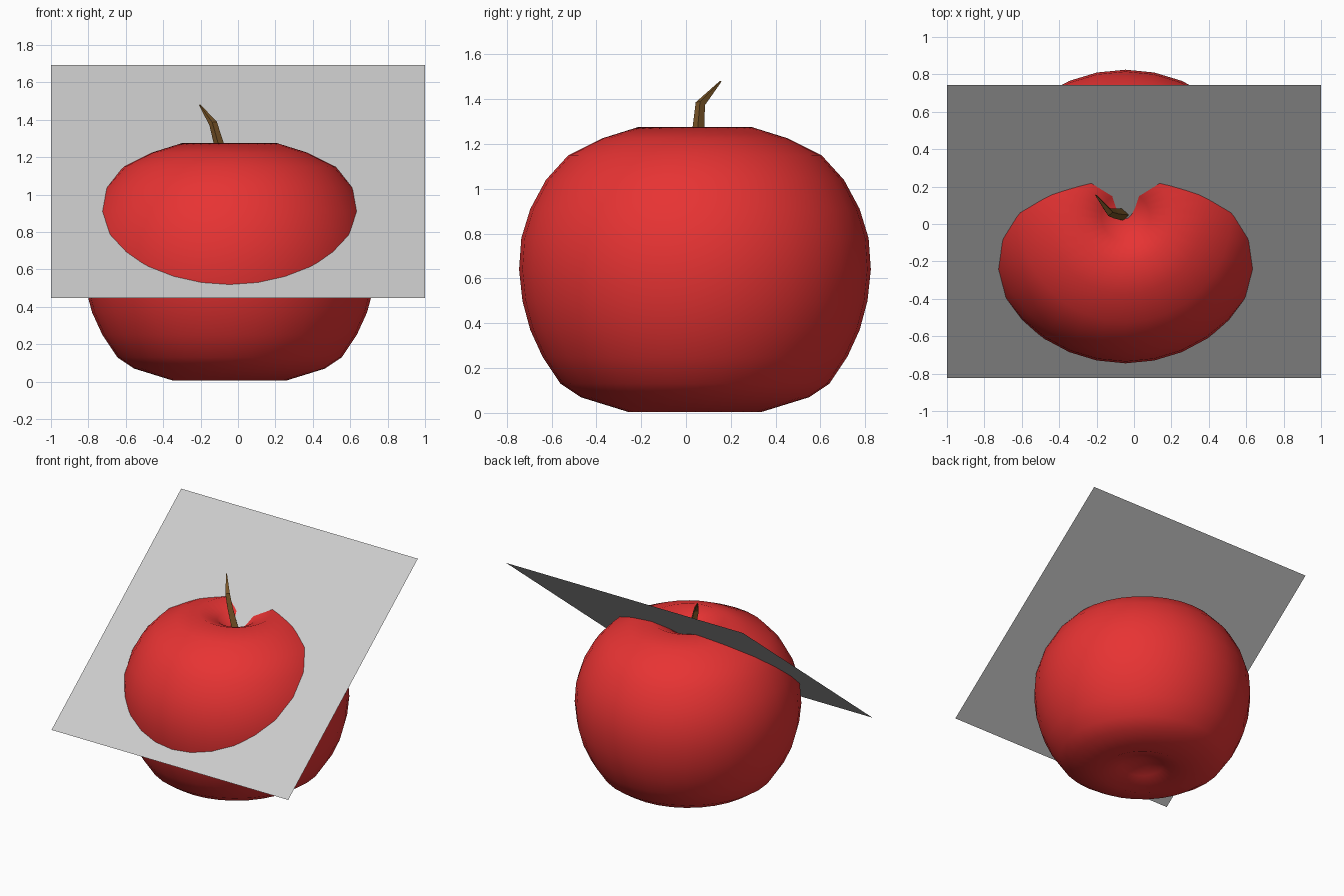
import bpy
import bmesh
import math

cube = bpy.data.objects.get("Cube")
if cube:
    bpy.data.objects.remove(cube, do_unlink=True)


def make_material(name, rgb, roughness=0.6):
    mat = bpy.data.materials.new(name)
    mat.use_nodes = True
    mat.diffuse_color = (*rgb, 1)
    bsdf = mat.node_tree.nodes["Principled BSDF"]
    bsdf.inputs["Base Color"].default_value = (*rgb, 1)
    bsdf.inputs["Roughness"].default_value = roughness
    return mat


red = make_material("apple red", (0.8, 0.033, 0.033))
brown = make_material("stem brown", (0.19, 0.09, 0.02))
grey = make_material("sheet grey", (0.6, 0.6, 0.6))

# Apple body: lathed profile (radius, height), dimpled at both ends
PROFILE = [
    (0, 0.12), (0.15, 0.06), (0.30, 0.005), (0.51, 0.07), (0.60, 0.13),
    (0.68, 0.25), (0.735, 0.37), (0.77, 0.5), (0.785, 0.64), (0.775, 0.78),
    (0.735, 0.91), (0.665, 1.04), (0.565, 1.15), (0.415, 1.225),
    (0.255, 1.275), (0.13, 1.22), (0, 1.115),
]
bm = bmesh.new()
verts = [bm.verts.new((r, 0, z)) for r, z in PROFILE]
edges = [bm.edges.new(pair) for pair in zip(verts, verts[1:])]
bmesh.ops.spin(bm, geom=verts + edges, cent=(0, 0, 0), axis=(0, 0, 1),
               angle=math.tau, steps=32)
bmesh.ops.remove_doubles(bm, verts=bm.verts[:], dist=0.001)
bmesh.ops.recalc_face_normals(bm, faces=bm.faces[:])
for face in bm.faces:
    face.smooth = True
mesh = bpy.data.meshes.new("apple_body")
bm.to_mesh(mesh)
bm.free()
mesh.materials.append(red)
apple = bpy.data.objects.new("apple_body", mesh)
apple.location = (-0.045, 0.04, 0)
bpy.context.collection.objects.link(apple)

# Stem: bent, tapering four-sided sweep (x, y, z, radius)
STEM = [(-0.045, 0.05, 1.09, 0.034), (-0.105, 0.056, 1.28, 0.026),
        (-0.133, 0.064, 1.38, 0.022), (-0.205, 0.155, 1.48, 0.004)]
curve = bpy.data.curves.new("stem", "CURVE")
curve.dimensions = "3D"
curve.bevel_depth = 1
curve.bevel_resolution = 0
curve.use_fill_caps = True
spline = curve.splines.new("POLY")
spline.use_smooth = False
spline.points.add(len(STEM) - 1)
for point, (x, y, z, radius) in zip(spline.points, STEM):
    point.co = (x, y, z, 1)
    point.radius = radius
curve.materials.append(brown)
bpy.context.collection.objects.link(bpy.data.objects.new("stem", curve))

# Tilted square sheet slicing through the apple
bpy.ops.mesh.primitive_plane_add(size=2, location=(0, -0.04, 1.07),
                                 rotation=(math.radians(38.5), 0, 0))
sheet = bpy.context.object
sheet.name = "tilted_sheet"
sheet.data.materials.append(grey)
